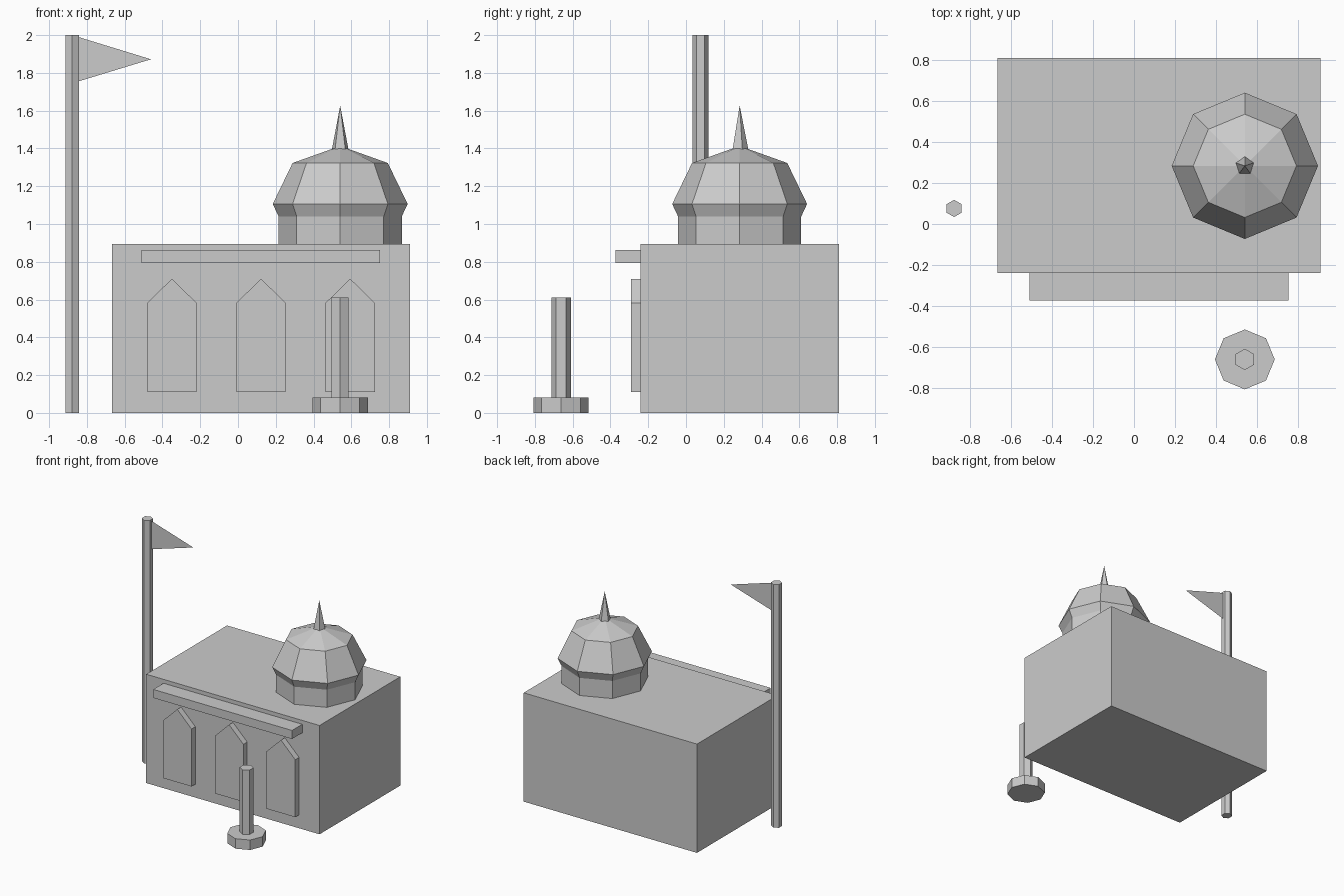
import bpy
from math import cos, sin, tau, pi

if "Cube" in bpy.data.objects:
    bpy.data.objects.remove(bpy.data.objects["Cube"])


def make(name, verts, faces):
    mesh = bpy.data.meshes.new(name)
    mesh.from_pydata(verts, [], faces)
    mesh.update()
    obj = bpy.data.objects.new(name, mesh)
    bpy.context.collection.objects.link(obj)
    return obj


def box(name, x0, x1, y0, y1, z0, z1):
    profile = [(x0, z0), (x1, z0), (x1, z1), (x0, z1)]
    return slab(name, profile, y0, y1)


def slab(name, profile, y0, y1):
    """Extrude a counter-clockwise front profile (x, z) from y0 back to y1."""
    n = len(profile)
    verts = [(x, y, z) for y in (y0, y1) for x, z in profile]
    faces = [tuple(range(n)), tuple(range(2 * n - 1, n - 1, -1))]
    faces += [(i, i + n, (i + 1) % n + n, (i + 1) % n) for i in range(n)]
    return make(name, verts, faces)


def lathe(name, cx, cy, sides, profile):
    """Faceted solid through (radius, z) rings; radius 0 at the end makes a tip."""
    tip = profile[-1][0] == 0
    rings = profile[:-1] if tip else profile
    verts = []
    for r, z in rings:
        for i in range(sides):
            a = pi / 2 + tau * i / sides
            verts.append((cx + r * cos(a), cy + r * sin(a), z))
    faces = [tuple(range(sides - 1, -1, -1))]
    for k in range(len(rings) - 1):
        b = k * sides
        for i in range(sides):
            j = (i + 1) % sides
            faces.append((b + i, b + j, b + j + sides, b + i + sides))
    b = (len(rings) - 1) * sides
    if tip:
        verts.append((cx, cy, profile[-1][1]))
        faces += [(b + i, b + (i + 1) % sides, len(verts) - 1) for i in range(sides)]
    else:
        faces.append(tuple(range(b, b + sides)))
    return make(name, verts, faces)


# Main hall and the ledge over its front
box("hall", -0.667, 0.91, -0.24, 0.81, 0, 0.895)
box("front_ledge", -0.51, 0.753, -0.373, -0.24, 0.793, 0.863)

# Three pointed arch panels
for i, cx in enumerate((-0.35, 0.122, 0.594)):
    w = 0.13
    slab(f"arch_{i + 1}", [(cx - w, 0.11), (cx + w, 0.11), (cx + w, 0.583),
                           (cx, 0.71), (cx - w, 0.583)], -0.29, -0.24)

# Eight-sided dome on a drum, with a five-sided spire
lathe("dome", 0.541, 0.284, 8, [(0.326, 0.895), (0.326, 1.04), (0.357, 1.106),
                                (0.252, 1.323), (0, 1.413)])
lathe("spire", 0.541, 0.284, 5, [(0.046, 1.395), (0, 1.627)])

# Post on a round foot in front
lathe("post_foot", 0.541, -0.661, 8, [(0.146, 0), (0.146, 0.082)])
lathe("post", 0.541, -0.661, 6, [(0.052, 0.082), (0.052, 0.612)])

# Flag pole with a thin pennant
lathe("flag_pole", -0.878, 0.076, 6, [(0.042, 0), (0.042, 2.0)])
make("pennant", [(-0.845, 0.076, 1.755), (-0.461, 0.076, 1.872), (-0.845, 0.076, 1.99)],
     [(0, 1, 2)])
